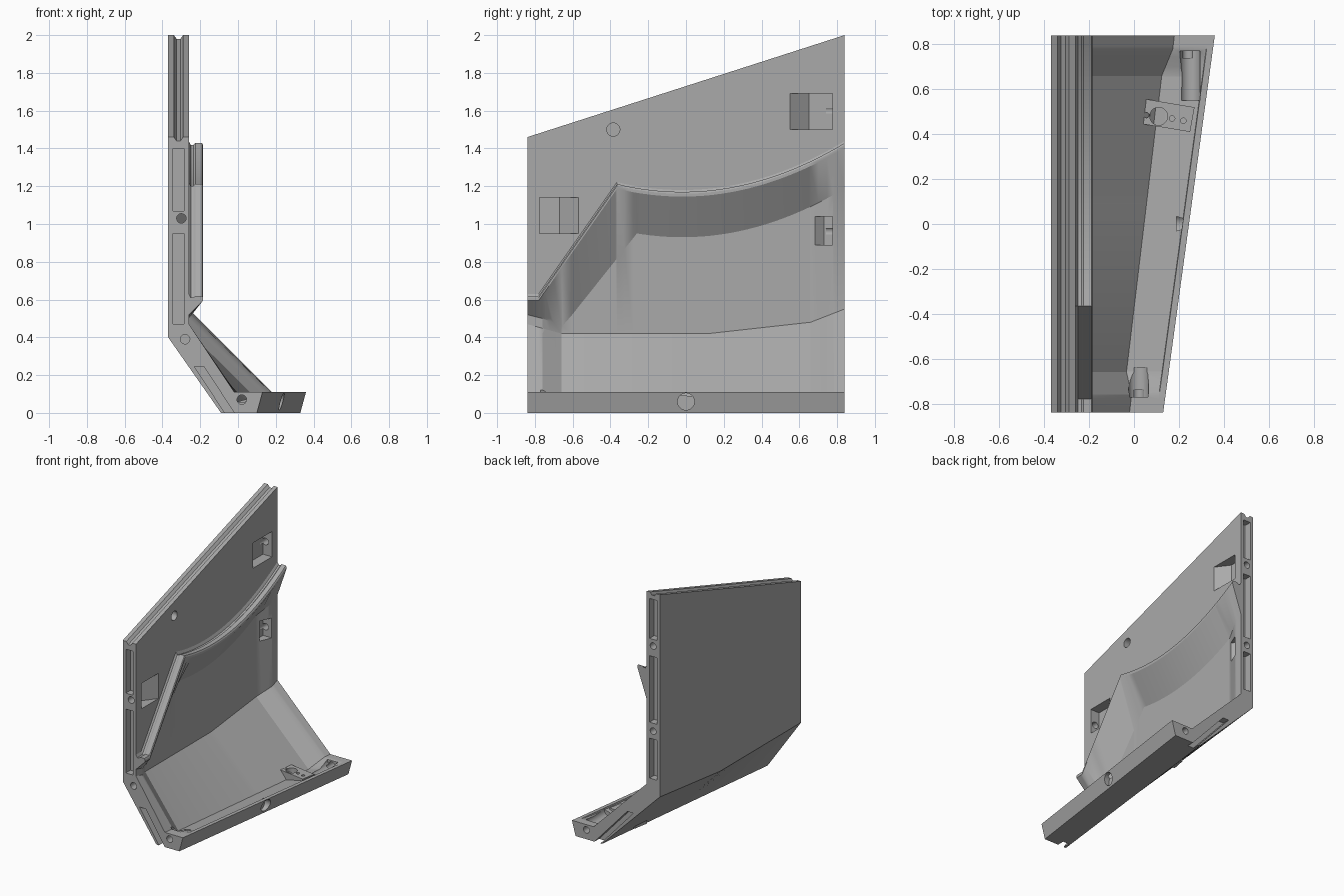
import bpy, bmesh, math
from mathutils import Vector

cube = bpy.data.objects.get("Cube")
if cube:
    bpy.data.objects.remove(cube, do_unlink=True)

grey = bpy.data.materials.new("plain_grey")
grey.use_nodes = True
grey.diffuse_color = (0.4, 0.4, 0.4, 1)
grey.node_tree.nodes["Principled BSDF"].inputs["Base Color"].default_value = (0.4, 0.4, 0.4, 1)


def interp(y, pts):
    """Piecewise linear value at y."""
    for (a, va), (b, vb) in zip(pts, pts[1:]):
        if y <= b:
            return va + (vb - va) * (y - a) / (b - a)
    return pts[-1][1]


def loft(name, rings):
    """Closed solid through rings of equal length."""
    bm = bmesh.new()
    loops = [[bm.verts.new(p) for p in ring] for ring in rings]
    n = len(loops[0])
    for a, b in zip(loops, loops[1:]):
        for i in range(n):
            j = (i + 1) % n
            bm.faces.new((a[i], a[j], b[j], b[i]))
    bm.faces.new(loops[0])
    bm.faces.new(loops[-1])
    bmesh.ops.recalc_face_normals(bm, faces=bm.faces)
    me = bpy.data.meshes.new(name)
    bm.to_mesh(me)
    bm.free()
    me.materials.append(grey)
    ob = bpy.data.objects.new(name, me)
    bpy.context.scene.collection.objects.link(ob)
    return ob


def prism(name, pts, axis, lo, hi):
    """Extrude a 2D outline along one axis."""
    def place(p, d):
        v = list(p)
        v.insert("xyz".index(axis), d)
        return Vector(v)
    return loft(name, [[place(p, d) for p in pts] for d in (lo, hi)])


def circle(u, v, r, n=20):
    return [(u + r * math.cos(math.tau * i / n), v + r * math.sin(math.tau * i / n)) for i in range(n)]


def box(u0, u1, v0, v1):
    return [(u0, v0), (u1, v0), (u1, v1), (u0, v1)]


def carve(target, cutters):
    """Subtract the cutters, bake the result and remove them."""
    for c in cutters:
        c.hide_render = True
        m = target.modifiers.new("cut", "BOOLEAN")
        m.operation = "DIFFERENCE"
        m.solver = "EXACT"
        m.object = c
    dg = bpy.context.evaluated_depsgraph_get()
    baked = bpy.data.meshes.new_from_object(target.evaluated_get(dg))
    target.modifiers.clear()
    target.data = baked
    for c in cutters:
        bpy.data.objects.remove(c, do_unlink=True)


# Height of the curved ledge and of the foot of its sloping underside
def ledge(y):
    if y > -0.365:
        return 1.17 + 0.35 * (y + 0.02) ** 2
    return interp(y, [(-0.84, 0.62), (-0.78, 0.62), (-0.365, 1.212)])


def underside(y):
    if y > -0.26:
        return ledge(y) - 0.24
    return interp(y, [(-0.84, 0.52), (-0.76, 0.5), (-0.65, 0.46), (-0.26, 0.95)])


def section(y):
    t = (y + 0.84) / 1.68
    top = 1.46 + 0.54 * t
    heel = -0.09 + 0.2 * t
    toe = 0.13 + 0.23 * t
    bend = interp(y, [(-0.84, 0.4), (0.12, 0.4), (0.84, 0.48)])
    inner_bend = interp(y, [(-0.84, 0.47), (-0.66, 0.42), (0.12, 0.42), (0.66, 0.48), (0.84, 0.55)])
    sink = interp(y, [(-0.84, 0), (-0.76, 0), (-0.66, 1), (0.66, 1), (0.78, 0), (0.84, 0)])
    face = -0.26 - 0.05 * sink
    p = ledge(y)
    pts = [
        (-0.37, bend), (-0.37, top), (-0.34, top), (-0.325, top - 0.02),
        (-0.305, top - 0.02), (-0.29, top), (-0.26, top),
        (-0.26, p + 0.01), (-0.25, p - 0.01), (-0.235, p - 0.01), (-0.225, p),
        (-0.19, p), (-0.185, p - 0.01), (-0.185, p - 0.025),
        (face, underside(y)), (face, inner_bend),
        (heel + 0.07 - 0.035 * sink, 0.11 - 0.06 * sink),
        (toe - 0.03, 0.11 - 0.012 * sink), (toe - 0.028, 0.11),
        (toe, 0.11), (toe - 0.03, 0), (heel, 0),
    ]
    return [Vector((x, y, z)) for x, z in pts]


# Main panel with ledge, sloping floor and foot rail
stations = {-0.84 + 1.68 * i / 36 for i in range(37)}
stations |= {-0.78, -0.76, -0.66, -0.365, -0.26, 0.12, 0.66, 0.78}
panel = loft("side_panel", [section(y) for y in sorted(stations)])

cutters = []


def cut(pts, axis, lo, hi):
    cutters.append(prism("cutter", pts, axis, lo, hi))


# Bolt holes and slots in both ends
ends = [
    (-1, [(-0.3, 1.03), (-0.28, 0.39), (0.02, 0.07)], [(1.07, 1.4), (0.47, 0.95)], -0.09),
    (1, [(-0.315, 1.6), (-0.315, 0.96), (0.24, 0.07)], [(1.65, 1.95), (1.02, 1.52), (0.6, 0.9)], 0.11),
]
for side, holes, slots, heel in ends:
    lo, hi = sorted((side * 0.9, side * 0.74))
    for x, z in holes:
        cut(circle(x, z, 0.025), "y", lo, hi)
    lo, hi = sorted((side * 0.9, side * 0.785))
    for z0, z1 in slots:
        cut(box(-0.345, -0.285, z0, z1), "y", lo, hi)
    run = 0.15 if side < 0 else 0.27
    rise = run * (1.43 if side < 0 else 1)
    cut([(heel + 0.04, -0.03), (heel + 0.09, -0.03),
         (heel + 0.06 - run, rise + 0.03), (heel + 0.01 - run, rise + 0.03)], "y", lo, hi)

# Ramped bolt pockets on the inner face
for side, reach, z0, z1 in [(1, 0.55, 1.5, 1.69), (-1, 0.57, 0.95, 1.14), (1, 0.63, 0.89, 1.04), (-1, 0.7, 0.36, 0.5)]:
    cut([(-0.24, side * 0.775), (-0.335, side * 0.775), (-0.335, side * (reach + 0.1)),
         (-0.26, side * reach), (-0.24, side * reach)], "z", z0, z1)

# Round sockets in the wall and the foot edge, channels in the foot
cut(circle(-0.385, 1.5, 0.035), "x", -0.32, -0.2)
cut(circle(0, 0.06, 0.045), "x", 0.19, 0.3)
cut(circle(0.25, 0.1, 0.045), "y", 0.55, 0.77)
cut(circle(0.02, 0.1, 0.045), "y", -0.77, -0.64)
carve(panel, cutters)

# Mounting block on the foot
block = prism("mounting_block", [(0.01, 0.45), (0.03, 0.56), (0.27, 0.52), (0.25, 0.41)], "z", 0.03, 0.106)
carve(block, [prism("cutter", circle(x, y, r), "z", 0.06, 0.2)
              for x, y, r in [(0.11, 0.48, 0.04), (0.055, 0.485, 0.012), (0.17, 0.47, 0.012), (0.22, 0.46, 0.012)]])

for ob in (panel, block):
    bpy.ops.object.select_all(action="DESELECT")
    ob.select_set(True)
    bpy.context.view_layer.objects.active = ob
    bpy.ops.object.shade_smooth_by_angle(angle=math.radians(25))
